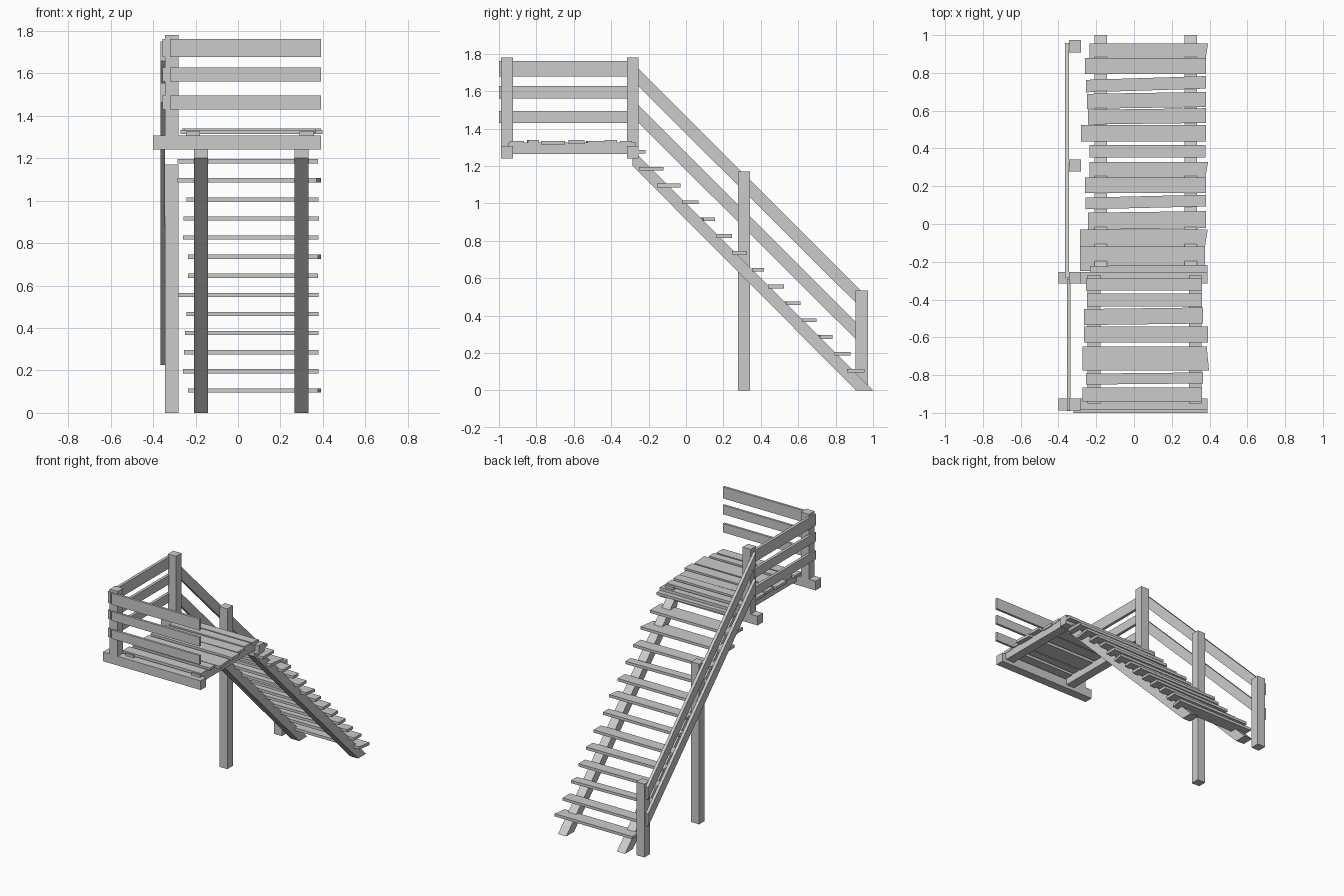
import bpy
import bmesh

cube = bpy.data.objects.get("Cube")
if cube:
    bpy.data.objects.remove(cube, do_unlink=True)

wood = bpy.data.materials.new("grey_wood")
wood.use_nodes = True
colour = (0.6, 0.6, 0.6, 1)
wood.diffuse_color = colour
wood.node_tree.nodes["Principled BSDF"].inputs["Base Color"].default_value = colour


def prism(name, bottom, offset):
    """Extrude a flat outline by an offset vector."""
    bm = bmesh.new()
    face = bm.faces.new([bm.verts.new(p) for p in bottom])
    result = bmesh.ops.extrude_face_region(bm, geom=[face])
    moved = [e for e in result["geom"] if isinstance(e, bmesh.types.BMVert)]
    bmesh.ops.translate(bm, verts=moved, vec=offset)
    bmesh.ops.recalc_face_normals(bm, faces=bm.faces)
    mesh = bpy.data.meshes.new(name)
    bm.to_mesh(mesh)
    bm.free()
    mesh.materials.append(wood)
    obj = bpy.data.objects.new(name, mesh)
    bpy.context.collection.objects.link(obj)
    return obj


def box(name, x, y, z):
    outline = [(x[0], y[0], z[0]), (x[1], y[0], z[0]), (x[1], y[1], z[0]), (x[0], y[1], z[0])]
    return prism(name, outline, (0, 0, z[1] - z[0]))


def side_profile(name, x, points):
    return prism(name, [(x[0], y, z) for y, z in points], (x[1] - x[0], 0, 0))


def board(name, z, back, front, left, right, skew=0, lean=0):
    """A rough plank: skew lifts the +x end, lean slants that end's cut."""
    outline = [(left, front, z), (right - lean, front + skew, z),
               (right, back + skew, z), (left, back, z)]
    return prism(name, outline, (0, 0, BOARD_THICKNESS))


BOARD_THICKNESS = 0.02
POST_X = (-0.345, -0.28)
FRONT_Y = (-0.988, -0.924)
LANDING_Y = (-0.316, -0.254)

# Posts
for name, y, z in [("front_post", FRONT_Y, (1.24, 1.78)),
                   ("landing_post", LANDING_Y, (1.24, 1.78)),
                   ("middle_post", (0.277, 0.341), (0, 1.17)),
                   ("bottom_post", (0.907, 0.973), (0, 0.535))]:
    box(name, POST_X, y, z)

# Landing frame
for name, y in [("front_beam", FRONT_Y), ("back_beam", LANDING_Y)]:
    box(name, (-0.4, 0.39), y, (1.24, 1.307))
for side, x in [("right", -0.245), ("left", 0.29)]:
    box(side + "_joist", (x, x + 0.067), (-0.95, -0.27), (1.265, 1.325))

# Landing rails on the front and the right
for i, z in enumerate([(1.43, 1.495), (1.562, 1.628), (1.678, 1.762)]):
    box(f"front_rail_{i}", (-0.32, 0.39), (-1.0, -0.983), z)
    box(f"side_rail_{i}", (-0.356, -0.335), (-0.99, -0.29), z)

# Stringers, cut upright at the top and level at the ground
for side, x in [("right", -0.208), ("left", 0.267)]:
    side_profile(side + "_stringer", (x, x + 0.066),
                 [(-0.285, 1.2), (-0.285, 1.285), (1.0, 0), (0.91, 0)])

# Sloping stair rails
for name, top in [("upper_stair_rail", 1.75), ("lower_stair_rail", 1.555)]:
    end = top - 1.237
    side_profile(name, (-0.365, -0.343),
                 [(-0.285, top - 0.093), (-0.285, top), (0.957, end), (0.957, end - 0.093)])

# Treads from the ground up: back, front, right end, left end, skew, lean
treads = [
    (0.955, 0.86, -0.235, 0.392, 0, 0.015),
    (0.88, 0.795, -0.26, 0.38),
    (0.763, 0.697, -0.255, 0.38, 0.02),
    (0.689, 0.61, -0.25, 0.38, 0.01),
    (0.605, 0.527, -0.243, 0.38, 0.008),
    (0.523, 0.438, -0.28, 0.38),
    (0.417, 0.353, -0.235, 0.378),
    (0.327, 0.245, -0.235, 0.392, 0, 0.015),
    (0.247, 0.163, -0.26, 0.38),
    (0.14, 0.078, -0.257, 0.382, 0.015),
    (0.06, -0.03, -0.243, 0.38, 0.008),
    (-0.03, -0.155, -0.285, 0.39, 0, 0.02),
    (-0.12, -0.25, -0.285, 0.376),
    (-0.222, -0.305, -0.232, 0.388, 0.006),
]
for i, spec in enumerate(treads):
    board(f"tread_{i}", 0.096 + 0.09 * i, *spec)

# Landing planks
planks = [
    (-0.288, -0.352, -0.255, 0.36),
    (-0.368, -0.437, -0.25, 0.36),
    (-0.45, -0.535, -0.265, 0.365, 0.008),
    (-0.542, -0.628, -0.265, 0.392),
    (-0.648, -0.775, -0.272, 0.385, 0, -0.012),
    (-0.792, -0.85, -0.255, 0.365, 0.006),
    (-0.865, -0.94, -0.272, 0.36),
]
for i, spec in enumerate(planks):
    board(f"landing_plank_{i}", 1.314 + 0.005 * (i % 2), *spec)
